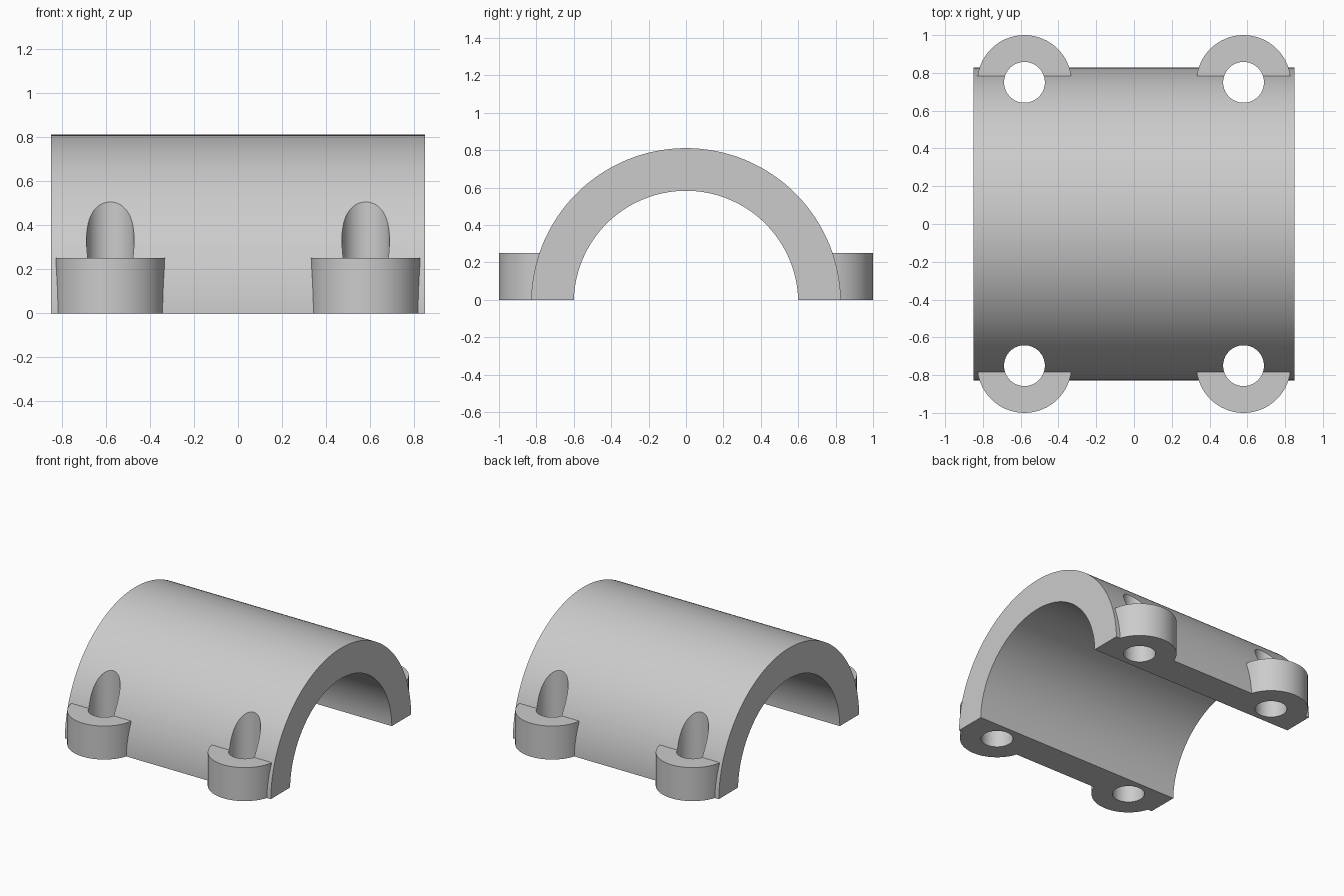
import bpy
from math import pi

if "Cube" in bpy.data.objects:
    bpy.data.objects.remove(bpy.data.objects["Cube"], do_unlink=True)

LENGTH = 1.7
OUTER, INNER = 0.828, 0.6
AXIS_Z = -0.017            # pipe axis lies just below the split plane
LUG_X, LUG_Y = 0.58, 0.75
LUG_RADIUS, LUG_HEIGHT, HOLE_RADIUS = 0.25, 0.25, 0.108
BELOW = -0.2               # parts start here and are trimmed at the split plane

grey = bpy.data.materials.new("plain grey")
grey.use_nodes = True
grey.diffuse_color = (0.6, 0.6, 0.6, 1)
grey.node_tree.nodes["Principled BSDF"].inputs["Base Color"].default_value = (0.6, 0.6, 0.6, 1)


def finish(name):
    obj = bpy.context.object
    obj.name = name
    obj.data.materials.append(grey)
    return obj


def pipe_cylinder(name, radius, length):
    bpy.ops.mesh.primitive_cylinder_add(vertices=180, radius=radius, depth=length,
                                        location=(0, 0, AXIS_Z), rotation=(0, pi / 2, 0))
    bpy.ops.object.transform_apply(location=True, rotation=True, scale=True)
    return finish(name)


def upright_cylinder(name, radius, x, y, top):
    bpy.ops.mesh.primitive_cylinder_add(vertices=64, radius=radius, depth=top - BELOW,
                                        location=(x, y, (top + BELOW) / 2))
    return finish(name)


def combine(target, tool, operation):
    mod = target.modifiers.new(operation.title(), "BOOLEAN")
    mod.operation, mod.solver, mod.object = operation, "EXACT", tool
    bpy.context.view_layer.objects.active = target
    bpy.ops.object.modifier_apply(modifier=mod.name)
    bpy.data.objects.remove(tool, do_unlink=True)


# Round body with four mounting lugs
clamp = pipe_cylinder("half_pipe_clamp", OUTER, LENGTH)
corners = [(sx * LUG_X, sy * LUG_Y) for sx in (-1, 1) for sy in (-1, 1)]
for x, y in corners:
    combine(clamp, upright_cylinder("lug", LUG_RADIUS, x, y, LUG_HEIGHT), "UNION")

# Round bore, which also trims the inside of the lugs
combine(clamp, pipe_cylinder("bore_cutter", INNER, LENGTH + 0.2), "DIFFERENCE")

# Flat split plane: everything below the ground is removed
bpy.ops.mesh.primitive_cube_add(size=3, location=(0, 0, -1.5))
combine(clamp, finish("split_cutter"), "DIFFERENCE")

# Bolt holes continue upward as scoops in the curved wall
for x, y in corners:
    combine(clamp, upright_cylinder("hole_cutter", HOLE_RADIUS, x, y, 1), "DIFFERENCE")

bpy.ops.object.select_all(action="DESELECT")
clamp.select_set(True)
bpy.context.view_layer.objects.active = clamp
bpy.ops.object.shade_smooth_by_angle(angle=pi / 7)
